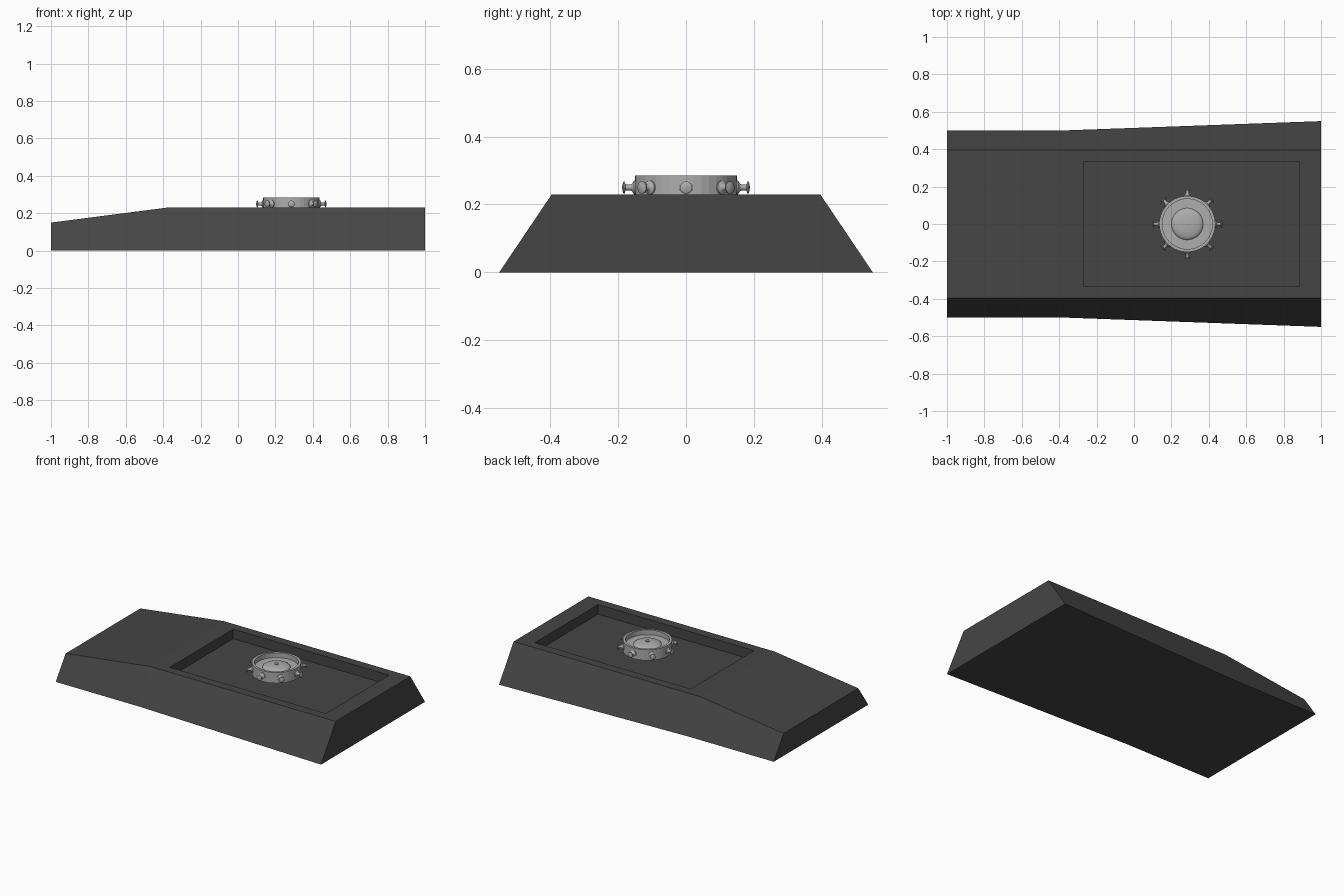
import bpy, bmesh, math
from mathutils import Matrix, Vector

cube = bpy.data.objects.get("Cube")
if cube:
    bpy.data.objects.remove(cube, do_unlink=True)


def material(name, value):
    m = bpy.data.materials.new(name)
    m.use_nodes = True
    colour = (value, value, value, 1)
    m.diffuse_color = colour
    m.node_tree.nodes["Principled BSDF"].inputs["Base Color"].default_value = colour
    return m


dark = material("dark grey", 0.06)
metal = material("light grey metal", 0.42)


def finish(name, bm, mat, smooth=None):
    bmesh.ops.remove_doubles(bm, verts=bm.verts, dist=1e-5)
    bmesh.ops.recalc_face_normals(bm, faces=bm.faces)
    mesh = bpy.data.meshes.new(name)
    bm.to_mesh(mesh)
    bm.free()
    mesh.materials.append(mat)
    ob = bpy.data.objects.new(name, mesh)
    bpy.context.collection.objects.link(ob)
    if smooth:
        bpy.ops.object.select_all(action="DESELECT")
        ob.select_set(True)
        bpy.context.view_layer.objects.active = ob
        bpy.ops.object.shade_smooth_by_angle(angle=math.radians(smooth))
    return ob


def lathe(name, profile, mat, steps, smooth, matrix=Matrix()):
    bm = bmesh.new()
    vs = [bm.verts.new((r, 0, z)) for r, z in profile]
    edges = [bm.edges.new(pair) for pair in zip(vs, vs[1:])]
    bmesh.ops.spin(bm, geom=vs + edges, cent=(0, 0, 0), axis=(0, 0, 1),
                   angle=math.tau, steps=steps, use_duplicate=False)
    bmesh.ops.remove_doubles(bm, verts=bm.verts, dist=1e-5)
    bm.transform(matrix)
    return finish(name, bm, mat, smooth)


# Sloped base: three cross-sections along x
TOP, FLOOR = 0.23, 0.165
bm = bmesh.new()
sections = []
for x, half, top in ((-1, 0.5, 0.15), (-0.38, 0.5, TOP), (1, 0.55, TOP)):
    sections.append([bm.verts.new(p) for p in (
        (x, -half, 0), (x, -0.395, top), (x, 0.395, top), (x, half, 0))])
nose, knee, tail = sections
for a, b in ((nose, knee), (knee, tail)):
    for i in range(4):
        j = (i + 1) % 4
        if a is knee and i == 1:
            continue  # the deck is replaced by a rim round the recess
        bm.faces.new((a[i], b[i], b[j], a[j]))
bm.faces.new(nose)
bm.faces.new(tail)

# Rectangular recess in the deck
outer = [knee[1], tail[1], tail[2], knee[2]]
corners = ((-0.27, -0.335), (0.885, -0.335), (0.885, 0.335), (-0.27, 0.335))
rim = [bm.verts.new((x, y, TOP)) for x, y in corners]
floor = [bm.verts.new((x, y, FLOOR)) for x, y in corners]
for i in range(4):
    j = (i + 1) % 4
    bm.faces.new((outer[i], outer[j], rim[j], rim[i]))
    bm.faces.new((rim[i], rim[j], floor[j], floor[i]))
bm.faces.new(floor)
finish("sloped_base", bm, dark)

# Round hatch ring with a recessed dish
centre = Vector((0.285, 0, 0.25))
place = Matrix.Translation(centre)
lathe("hatch_ring", [(0, -0.037), (0.15, -0.037), (0.15, 0.035), (0.134, 0.035),
                     (0.134, 0.003), (0, 0.003)], metal, 40, 5, place)

# Shallow dome and its centre knob
dome = [(0.085 * math.cos(t), 0.003 + 0.02 * math.sin(t))
        for t in (math.pi / 2 * k / 6 for k in range(7))]
dome[-1] = (0, dome[-1][1])
lathe("hatch_dome", dome, metal, 32, 40, place)
lathe("centre_knob", [(0.012, 0.018), (0.012, 0.028), (0, 0.03)], metal, 16, 30, place)

# Eight flared pegs round the ring
peg = [(0, 0.135), (0.021, 0.146), (0.021, 0.153), (0.012, 0.158), (0.0085, 0.163),
       (0.0085, 0.178), (0.018, 0.18), (0.018, 0.184), (0.01, 0.187), (0, 0.188)]
for k in range(8):
    turn = Matrix.Rotation(math.tau * k / 8, 4, "Z") @ Matrix.Rotation(math.pi / 2, 4, "Y")
    lathe(f"peg_{k + 1}", peg, metal, 16, 35, place @ turn)
